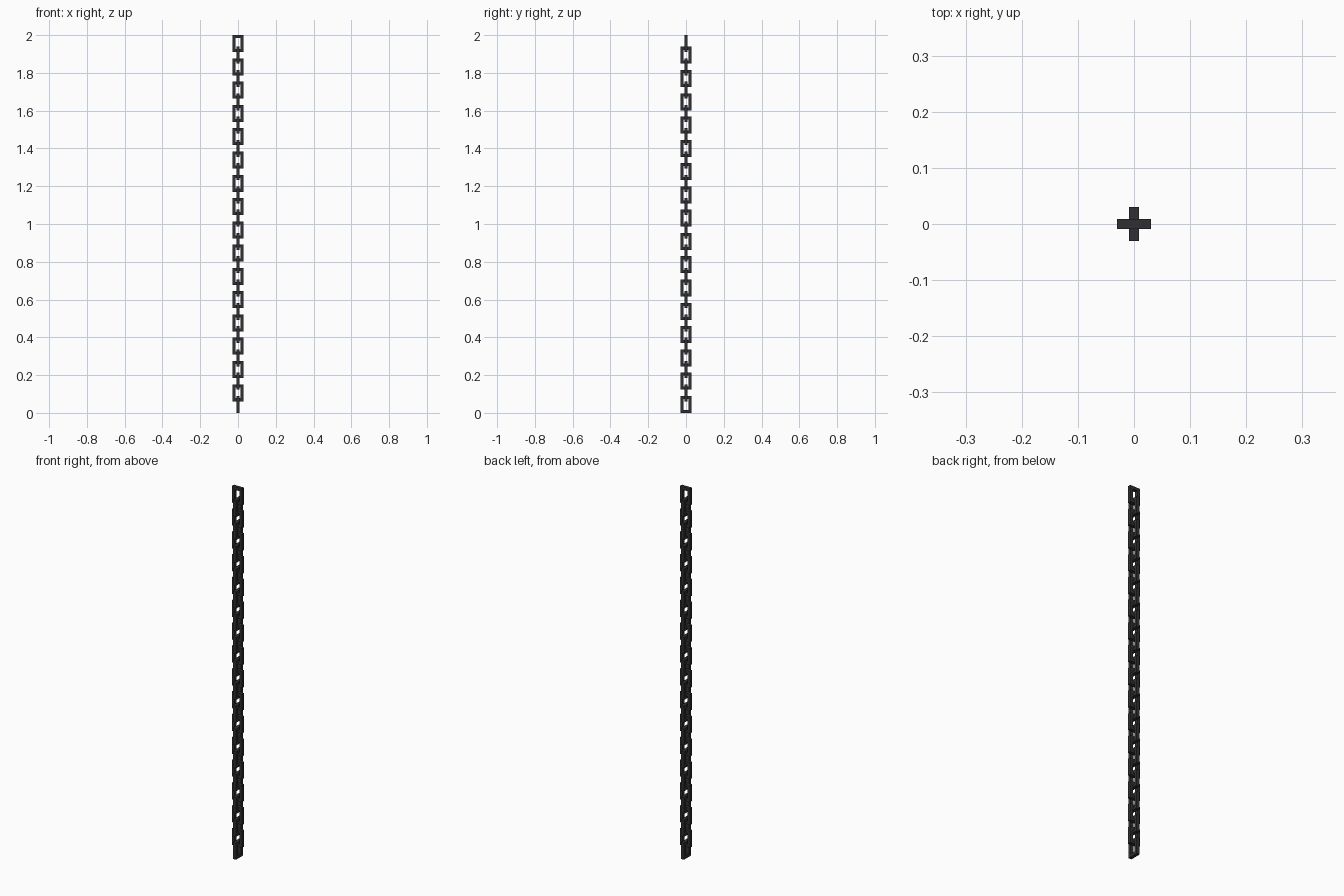
import bpy, bmesh, math

if "Cube" in bpy.data.objects:
    bpy.data.objects.remove(bpy.data.objects["Cube"])

COUNT = 32            # links in the chain
W, H = 0.06, 0.09     # outer width and height of a link
BAR, DEPTH = 0.016, 0.018
PITCH = (2.0 - H) / (COUNT - 1)

iron = bpy.data.materials.new("dark_iron")
iron.diffuse_color = (0.03, 0.03, 0.032, 1)
iron.use_nodes = True
iron.node_tree.nodes["Principled BSDF"].inputs["Base Color"].default_value = iron.diffuse_color


def link_mesh():
    """Rectangular ring of square-edged bar, lying in the XZ plane."""
    bm = bmesh.new()
    corners = [(-1, -1), (1, -1), (1, 1), (-1, 1)]
    # four section corners (outer/inner, front/back) swept round the ring
    section = [(0, -1), (0, 1), (BAR, 1), (BAR, -1)]
    rings = [[bm.verts.new((sx * (W / 2 - inset), d * DEPTH / 2, sz * (H / 2 - inset)))
              for inset, d in section] for sx, sz in corners]
    for i in range(4):
        a, b = rings[i], rings[(i + 1) % 4]
        for j in range(4):
            k = (j + 1) % 4
            bm.faces.new((a[j], b[j], b[k], a[k]))
    bmesh.ops.recalc_face_normals(bm, faces=bm.faces)
    mesh = bpy.data.meshes.new("chain_link")
    bm.to_mesh(mesh)
    bm.free()
    mesh.materials.append(iron)
    return mesh


# Chain: links alternate by a quarter turn; the lowest one faces sideways
mesh = link_mesh()
for i in range(COUNT):
    link = bpy.data.objects.new(f"chain_link_{i + 1:02d}", mesh)
    link.location.z = H / 2 + i * PITCH
    link.rotation_euler.z = math.pi / 2 if i % 2 == 0 else 0
    bpy.context.collection.objects.link(link)
